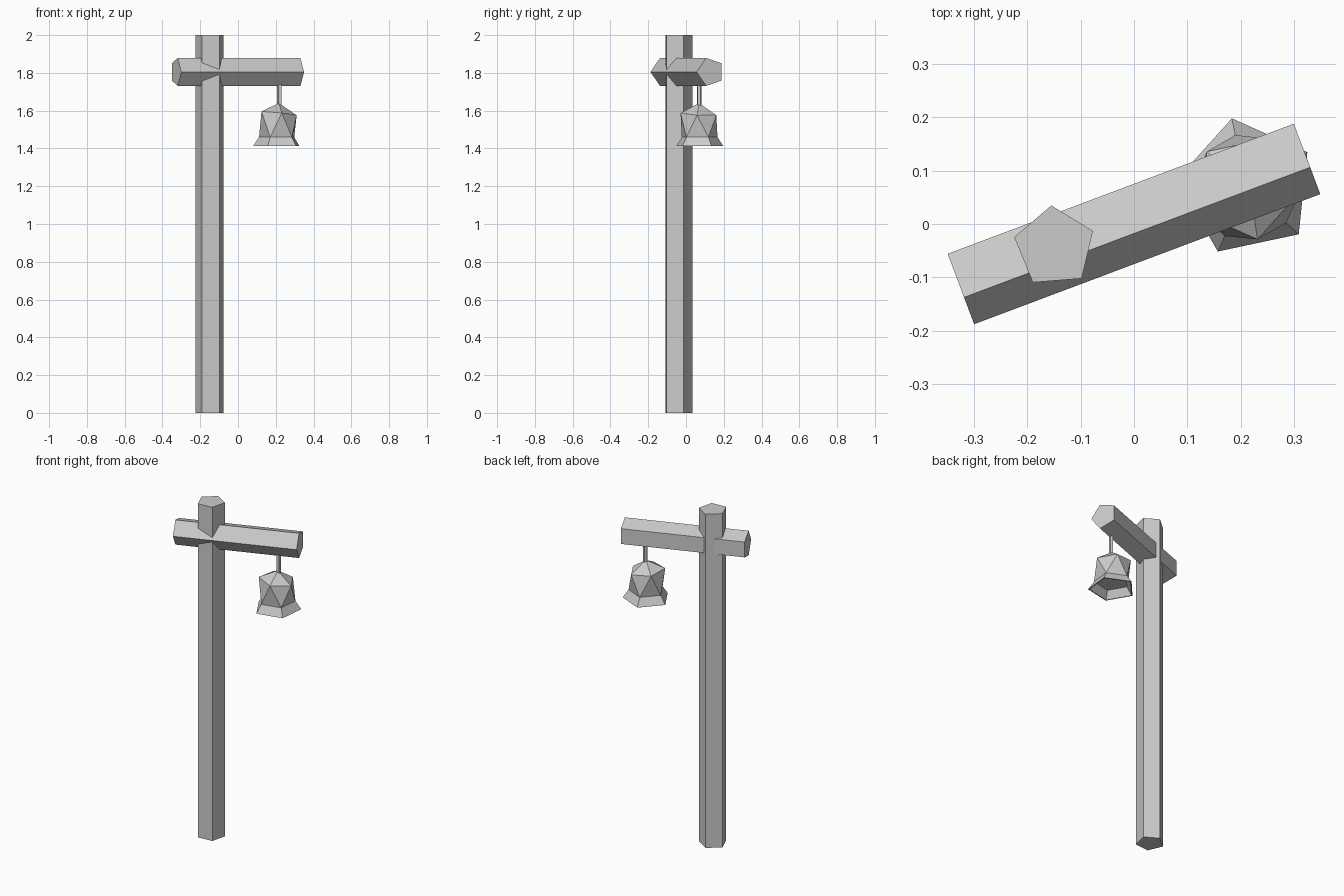
import bpy, bmesh, math
from mathutils import Matrix, Vector

if "Cube" in bpy.data.objects:
    bpy.data.objects.remove(bpy.data.objects["Cube"])

SIDES = 5


def make_object(name, bm):
    bmesh.ops.recalc_face_normals(bm, faces=bm.faces)
    mesh = bpy.data.meshes.new(name)
    bm.to_mesh(mesh)
    bm.free()
    obj = bpy.data.objects.new(name, mesh)
    bpy.context.collection.objects.link(obj)
    return obj


def ring(bm, radius, z, phase, tilt=(0, 0)):
    verts = []
    for i in range(SIDES):
        a = math.radians(phase) + i * math.tau / SIDES
        x, y = radius * math.cos(a), radius * math.sin(a)
        verts.append(bm.verts.new((x, y, z + x * tilt[0] + y * tilt[1])))
    return verts


def bridge(bm, a, b):
    for i in range(SIDES):
        j = (i + 1) % SIDES
        bm.faces.new((a[i], a[j], b[j], b[i]))


def prism(name, radius, length, phase, matrix):
    bm = bmesh.new()
    low = ring(bm, radius, 0, phase)
    high = ring(bm, radius, length, phase)
    bridge(bm, low, high)
    bm.faces.new(low)
    bm.faces.new(high)
    bm.transform(matrix)
    return make_object(name, bm)


# Upright post
prism("post", 0.078, 2.0, 22.5, Matrix.Translation((-0.149, -0.043, 0)))

# Cross beam: lies along x with its ridge towards the front, then turned
length, turn = 0.694, Matrix.Rotation(math.radians(20.6), 4, 'Z')
lay = Matrix.Rotation(math.radians(90), 4, 'Y')
offset = Matrix.Translation((-length / 2, 0.0075, 1.805))
prism("cross_beam", 0.078, length, -90, turn @ offset @ lay)

# Hanging rod
prism("hanging_rod", 0.013, 0.15, 30, Matrix.Translation((0.22, 0.07, 1.61)))

# Bell: faceted crown, triangulated body, flared skirt and recessed underside
bm = bmesh.new()
apex = bm.verts.new((0.006, 0, 1.64))
shoulder = ring(bm, 0.1, 1.585, 66, (-0.1, -0.05))
waist = ring(bm, 0.1, 1.46, 30)
rim = ring(bm, 0.132, 1.412, 30)
inner_rim = ring(bm, 0.125, 1.412, 30)
inner_waist = ring(bm, 0.095, 1.456, 30)
for i in range(SIDES):
    j = (i + 1) % SIDES
    bm.faces.new((shoulder[i], shoulder[j], apex))
    bm.faces.new((waist[i], waist[j], shoulder[i]))
    bm.faces.new((waist[j], shoulder[j], shoulder[i]))
bridge(bm, waist, rim)
bridge(bm, rim, inner_rim)
bridge(bm, inner_rim, inner_waist)
bm.faces.new(inner_waist)
bm.transform(Matrix.Translation((0.211, 0.069, 0)))
make_object("bell", bm)
